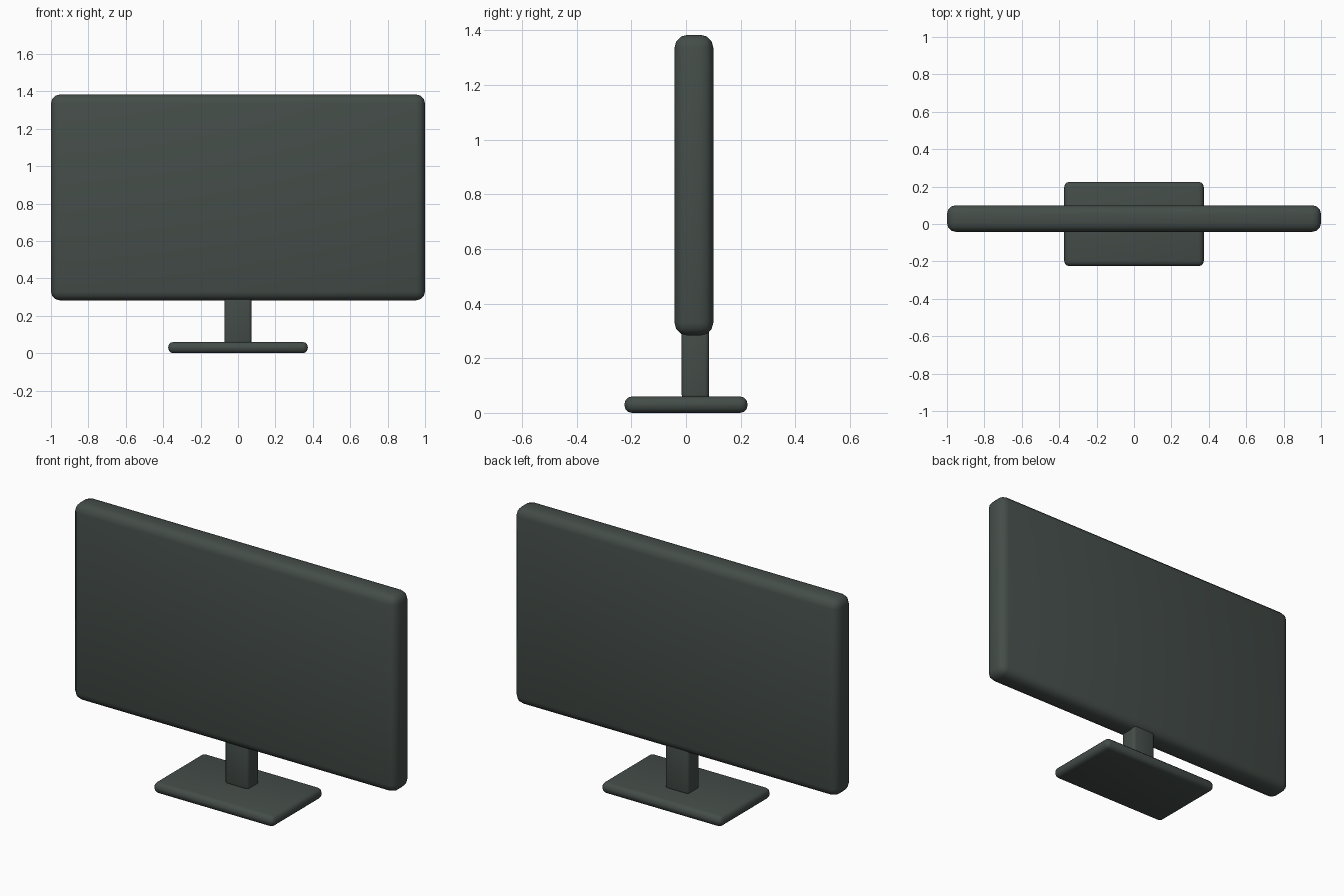
import bpy
import math

cube = bpy.data.objects.get("Cube")
if cube:
    bpy.data.objects.remove(cube, do_unlink=True)

# Single dark plastic colour
plastic = bpy.data.materials.new("dark_grey_green_plastic")
plastic.use_nodes = True
colour = (0.058, 0.074, 0.066, 1)
plastic.diffuse_color = colour
plastic.node_tree.nodes["Principled BSDF"].inputs["Base Color"].default_value = colour


def rounded_box(name, low, high, radius, segments=3):
    """Box between two corners with rounded edges."""
    centre = [(a + b) / 2 for a, b in zip(low, high)]
    bpy.ops.mesh.primitive_cube_add(size=1, location=centre)
    box = bpy.context.object
    box.name = name
    box.scale = [b - a for a, b in zip(low, high)]
    bpy.ops.object.transform_apply(location=False, rotation=False, scale=True)
    box.data.materials.append(plastic)
    bevel = box.modifiers.new("rounded_edges", "BEVEL")
    bevel.width = radius
    bevel.segments = segments
    bpy.ops.object.modifier_apply(modifier=bevel.name)
    bpy.ops.object.shade_smooth_by_angle(angle=math.radians(35))
    return box


# Wide display panel
rounded_box("screen", (-1, -0.042, 0.283), (1, 0.1, 1.383), 0.047)

# Upright neck, sunk into the panel and resting on the foot
rounded_box("neck", (-0.073, -0.016, 0.05), (0.073, 0.085, 0.36), 0.017)

# Flat foot
rounded_box("base", (-0.373, -0.225, 0), (0.373, 0.225, 0.06), 0.027)
